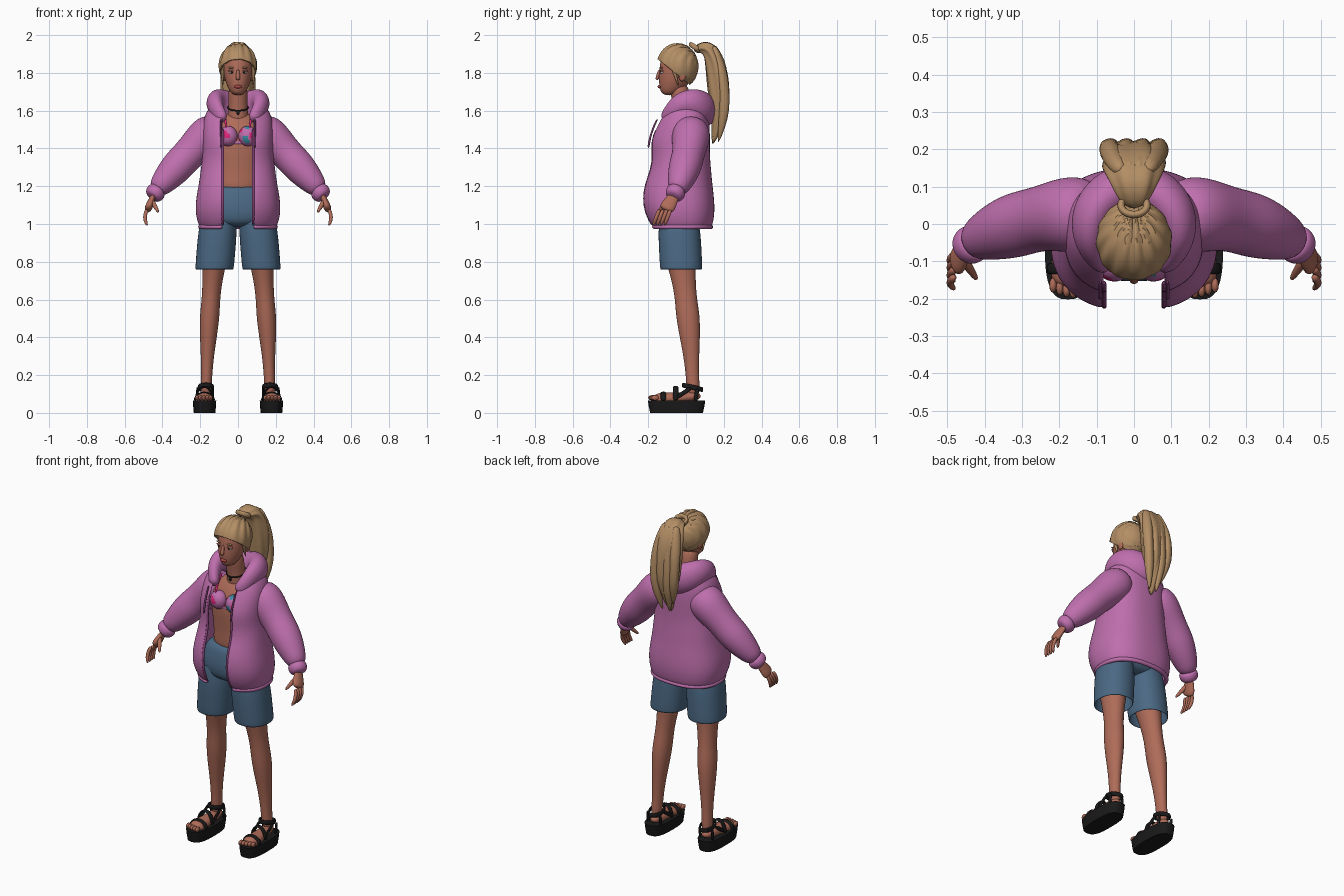
import bpy, bmesh, math
from mathutils import Vector, Matrix

old = bpy.data.objects.get("Cube")
if old:
    bpy.data.objects.remove(old, do_unlink=True)
X, Y, Z = Vector((1, 0, 0)), Vector((0, 1, 0)), Vector((0, 0, 1))

def material(name, *rgb):
    m = bpy.data.materials.new(name)
    m.use_nodes = True
    m.diffuse_color = (*rgb, 1)
    node = next(n for n in m.node_tree.nodes if n.type == 'BSDF_PRINCIPLED')
    node.inputs["Base Color"].default_value = (*rgb, 1)
    return m

PINK = material("orchid_fleece", .52, .16, .42)
TRIM = material("dark_orchid_trim", .25, .06, .2)
BLUE = material("denim_blue", .07, .14, .23)
SKIN = material("tan_skin", .43, .15, .1)
HAIR = material("honey_blonde", .45, .27, .13)
BLACK = material("black_rubber", .01, .01, .01)
MAGENTA = material("magenta", .75, .02, .2)
TEAL = material("teal", .04, .26, .36)
LIP = material("rose_lip", .4, .06, .06)
WHITE = material("eye_white", .6, .55, .5)

def finish(name, bm, mat, sub=0, mirror=False, solid=0):
    bmesh.ops.recalc_face_normals(bm, faces=bm.faces[:])
    me = bpy.data.meshes.new(name)
    bm.to_mesh(me)
    bm.free()
    for face in me.polygons:
        face.use_smooth = True
    if not sub:
        me.set_sharp_from_angle(angle=math.radians(45))
    me.materials.append(mat)
    ob = bpy.data.objects.new(name, me)
    bpy.context.scene.collection.objects.link(ob)
    if mirror:
        ob.modifiers.new("Mirror", 'MIRROR').use_mirror_merge = False
    if solid:
        mod = ob.modifiers.new("Solidify", 'SOLIDIFY')
        mod.thickness, mod.offset = solid, 0
    if sub:
        mod = ob.modifiers.new("Subdivision", 'SUBSURF')
        mod.levels = mod.render_levels = sub
    return ob

def power(v, p):
    return math.copysign(abs(v) ** p, v)

def skin_rings(bm, rings, closed=True, loop=False):
    count = len(rings[0])
    for j in range(len(rings) if loop else len(rings) - 1):
        a, b = rings[j], rings[(j + 1) % len(rings)]
        for i in range(count if closed else count - 1):
            k = (i + 1) % count
            bm.faces.new((a[i], a[k], b[k], b[i]))

# Sweep elliptical rings (x, y, z, radius); without ref the rings stay level
def sweep(name, rows, mat, ref=None, flat=1, n=16, sub=2, mirror=False, caps=True,
          p=1, ridge=0, solid=0, loop=False):
    bm = bmesh.new()
    grow = 6 / (4 + 2 * math.cos(math.tau / n)) if sub else 1
    pts = [Vector(row[:3]) for row in rows]
    last, rings = len(pts) - 1, []
    for j, (pt, row) in enumerate(zip(pts, rows)):
        u, v = X, Y
        if ref:
            ahead = pts[(j + 1) % len(pts)] if loop else pts[min(j + 1, last)]
            along = ahead - (pts[j - 1] if loop else pts[max(j - 1, 0)])
            v = along.cross(ref).normalized()
            u = v.cross(along).normalized()
        ring = []
        for i in range(n):
            a = math.tau * i / n
            r = row[3] * grow * (1 + ridge * math.sin(6 * a + j))
            ring.append(bm.verts.new(pt + u * r * power(math.cos(a), p)
                                     + v * r * flat * power(math.sin(a), p)))
        rings.append(ring)
    skin_rings(bm, rings, loop=loop)
    if caps and not loop:
        bm.faces.new(rings[0])
        bm.faces.new(rings[-1])
    return finish(name, bm, mat, sub, mirror, solid)

# Evenly spaced radii from start to end, bowed sideways in the middle
def limb(name, start, end, radii, mat, ref=None, bow=(0, 0, 0), **options):
    rows = []
    for i, r in enumerate(radii):
        t = i / (len(radii) - 1)
        pt = Vector(start).lerp(Vector(end), t) + Vector(bow) * math.sin(math.pi * t)
        rows.append((*pt, r))
    return sweep(name, rows, mat, ref, **options)

# Slender cord or finger
def cord(name, start, end, radii, mat, ref=X, **options):
    return limb(name, start, end, radii, mat, ref, n=10, sub=1, **options)

def blob(name, loc, radii, mat, mirror=False, seg=20):
    bm = bmesh.new()
    place = Matrix.Translation(loc) @ Matrix.Diagonal((*radii, 1))
    bmesh.ops.create_uvsphere(bm, u_segments=seg, v_segments=seg // 2, radius=1, matrix=place)
    return finish(name, bm, mat, 0, mirror)

# Closed band around the body, tilted from front to back
def band(name, centre, rx, ry, tilt, wide, thick, mat, mirror=False):
    rows = []
    for i in range(24):
        a = math.tau * i / 24
        offset = Vector((rx * math.cos(a), ry * math.sin(a), tilt * math.sin(a)))
        rows.append((*(Vector(centre) + offset), wide))
    sweep(name, rows, mat, Z, thick / wide, n=8, sub=1, mirror=mirror, loop=True)

# Body
limb("torso", (0, -.04, 1.15), (0, 0, 1.6), (.13, .12, .13, .15, .14, .06), SKIN,
     bow=(0, -.01, 0), flat=.65)
limb("neck", (0, 0, 1.5), (0, -.04, 1.75), (.07, .05, .05, .05), SKIN)
limb("legs", (.11, -.05, .95), (.17, .04, .08),
     (.08, .07, .056, .047, .053, .045, .034, .028, .03), SKIN, bow=(.01, .015, 0), flat=1.2, mirror=True)
limb("feet", (.17, .08, .09), (.18, -.17, .07), (.02, .035, .035, .04, .045, .04), SKIN, X,
     flat=.75, mirror=True)
for i in range(5):
    blob(f"toe_{i}", (.145 + i * .018, -.18 + i * i * .001, .08), (.01, .02, .014), SKIN, True, 12)

# Hands
limb("palms", (.44, -.05, 1.17), (.48, -.11, 1.07), (.025, .03, .04, .04), SKIN, Y, flat=.5, mirror=True)
for i in range(4):
    y = -.14 + .02 * i
    cord(f"finger_{i}", (.48, y, 1.08), (.48, y - .035, .99), (.01, .01, .01, .006), SKIN, Y,
         bow=(.015, 0, 0), mirror=True)
cord("thumbs", (.46, -.09, 1.13), (.42, -.15, 1.06), (.014, .013, .01, .006), SKIN, Y, mirror=True)

# Head and face
limb("head", (0, -.09, 1.68), (0, -.04, 1.94), (.03, .055, .07, .077, .078, .07, .04), SKIN,
     bow=(0, .02, 0), flat=1.25)
cord("nose", (0, -.14, 1.82), (0, -.155, 1.76), (.007, .01, .014), SKIN, flat=.8)
blob("ears", (.078, -.02, 1.785), (.012, .02, .03), SKIN, True)
blob("eyes", (.033, -.126, 1.803), (.016, .01, .008), WHITE, True)
blob("irises", (.033, -.131, 1.803), (.007, .007, .007), BLACK, True)
blob("eyelids", (.033, -.127, 1.811), (.02, .011, .005), SKIN, True)
blob("eyebrows", (.033, -.13, 1.827), (.02, .008, .004), HAIR, True)
blob("lips", (0, -.14, 1.727), (.022, .01, .009), LIP)

# Hair combed back into a ponytail
bm = bmesh.new()
bmesh.ops.create_uvsphere(bm, u_segments=80, v_segments=40, radius=1)
for v in bm.verts:
    x, y, z = v.co
    y = y * .107 - .045
    groove = math.sin(24 * math.atan2(x * .1, .06 - y)) if y < .05 else 0
    v.co = (x * (.097 + .002 * groove), y, 1.835 + z * .115 + .004 * groove)
bmesh.ops.bisect_plane(bm, geom=bm.verts[:] + bm.edges[:] + bm.faces[:],
                       plane_co=(0, .055, 1.71), plane_no=(0, .8, 1), clear_inner=True)
finish("hair_cap", bm, HAIR, solid=.008)
cord("temple_locks", (.085, -.08, 1.87), (.08, -.04, 1.73), (.012, .011, .007, .003), HAIR, Y, mirror=True)
sweep("ponytail", [(0, .04, 1.92, .03), (0, .11, 1.95, .06), (0, .16, 1.86, .085), (0, .17, 1.7, .08),
                   (0, .18, 1.56, .055), (0, .14, 1.42, .01)], HAIR, X, .7, n=36, ridge=.07)
for i in range(4):
    x = .045 * (i - 1.5)
    cord(f"pony_lock_{i}", (x / 2, .14, 1.95), (x / 2, .17, 1.48 - .05 * (i % 2)),
         (.02, .028, .03, .025, .028, .02, .004), HAIR, bow=(x / 2, .05, 0), ridge=.08)
band("hair_tie", (0, .05, 1.935), .035, .025, -.015, .014, .01, HAIR)

# Shorts
limb("shorts_seat", (0, -.04, .98), (0, -.04, 1.21), (.15, .19, .19, .17, .145), BLUE, flat=.6, p=.9)
limb("shorts_legs", (.1, -.04, 1.06), (.125, -.025, .755), (.085, .098, .098, .098), BLUE,
     flat=1.1, p=.9, mirror=True, caps=False, solid=.008)

# Swim top with patches coloured by position, and necklace
for side, s in (("left", 1), ("right", -1)):
    cup = blob(f"{side}_cup", (s * .052, -.108, 1.465), (.05, .046, .054), PINK, seg=32)
    cup.data.materials.append(MAGENTA)
    cup.data.materials.append(TEAL)
    for face in cup.data.polygons:
        x, y, z = face.center
        wave = math.sin(x * 90 + 1) + math.sin(z * 80 + x * 50)
        face.material_index = 1 if wave > .9 else 2 if wave < -.9 and x > 0 else 0
cord("top_straps", (.06, -.13, 1.5), (.075, -.04, 1.6), (.006, .006, .006), MAGENTA,
     bow=(0, -.02, 0), mirror=True)
band("top_band", (0, -.02, 1.43), .15, .1, 0, .007, .004, PINK)
band("necklace", (0, -.015, 1.615), .054, .056, .015, .004, .004, BLACK)
blob("pendant", (0, -.075, 1.59), (.009, .006, .012), BLACK)

# Jacket body: evenly stacked rings left open at the front
bm = bmesh.new()
ROUND, GAP, STEPS = .82, .08, 28
halves = (.2, .22, .215, .2, .19, .18, .18, .18, .17, .11)
fronts = (.18, .22, .23, .22, .19, .18, .19, .16, .12, .06)
rings = []
for level, (half, front) in enumerate(zip(halves, fronts)):
    middle, depth = (half * .66 - front) / 2, (half * .66 + front) / 2
    start = math.asin((GAP / half) ** (1 / ROUND))
    angles = [start + (math.tau - 2 * start) * i / STEPS for i in range(STEPS + 1)]
    rings.append([bm.verts.new((half * power(math.sin(a), ROUND), middle - depth * power(math.cos(a), ROUND),
                                .985 + level * .075)) for a in angles])
skin_rings(bm, rings, closed=False)
edge = [(*ring[0].co, .007) for ring in rings[:-2]]
hem = [(*v.co, .012) for v in rings[0]]
finish("jacket_body", bm, PINK, 2, solid=.016)
sweep("zip_edges", edge, TRIM, X, n=8, sub=1, mirror=True)
sweep("jacket_hem", hem, PINK, Z, n=8, sub=1)

# Sleeves, cuffs, hood and drawstrings
limb("sleeves", (.1, .03, 1.53), (.44, -.05, 1.17), (.07, .1, .1, .09, .085, .087, .08, .066, .045),
     PINK, Y, bow=(0, .02, .01), mirror=True)
limb("cuffs", (.42, -.045, 1.185), (.46, -.07, 1.14), (.046, .053, .05, .036), PINK, Y, mirror=True)
hood = []
for i in range(13):
    a = math.pi * .8 * (i / 6 - 1)
    s, c = math.sin(a), math.cos(a)
    hood.append((.125 * s, .12 * c - .02, 1.59 + .06 * abs(s) + .1 * min(c, 0), .06 + .03 * c))
sweep("hood", hood, PINK, Z, .75)
cord("drawstrings", (.09, -.15, 1.56), (.09, -.2, 1.4), (.005, .005, .005, .007), TRIM,
     bow=(0, -.01, 0), mirror=True)

# Sandals
limb("sandal_soles", (.177, -.05, 0), (.177, -.05, .066), (.057, .06, .062), BLACK,
     flat=2.45, n=40, sub=0, mirror=True, p=.7)
for name, y, width, height in (("toe_strap", -.12, .052, .044), ("instep_strap", -.055, .047, .075)):
    turns = [math.pi * i / 8 for i in range(9)]
    arch = [(.178 + width * math.cos(a), y, .064 + height * math.sin(a), .014) for a in turns]
    sweep(name, arch, BLACK, Y, .4, n=8, sub=1, mirror=True)
band("ankle_strap", (.17, .035, .135), .039, .052, -.012, .013, .005, BLACK, True)
for name, x in (("outer", .216), ("inner", .132)):
    cord(name + "_strap", (x, -.06, .075), (x, .03, .135), (.011,) * 3, BLACK, Z, flat=.5, mirror=True)
    cord(name + "_heel_strap", (x, .05, .06), (x, .06, .13), (.011,) * 3, BLACK, Y, flat=.5, mirror=True)
